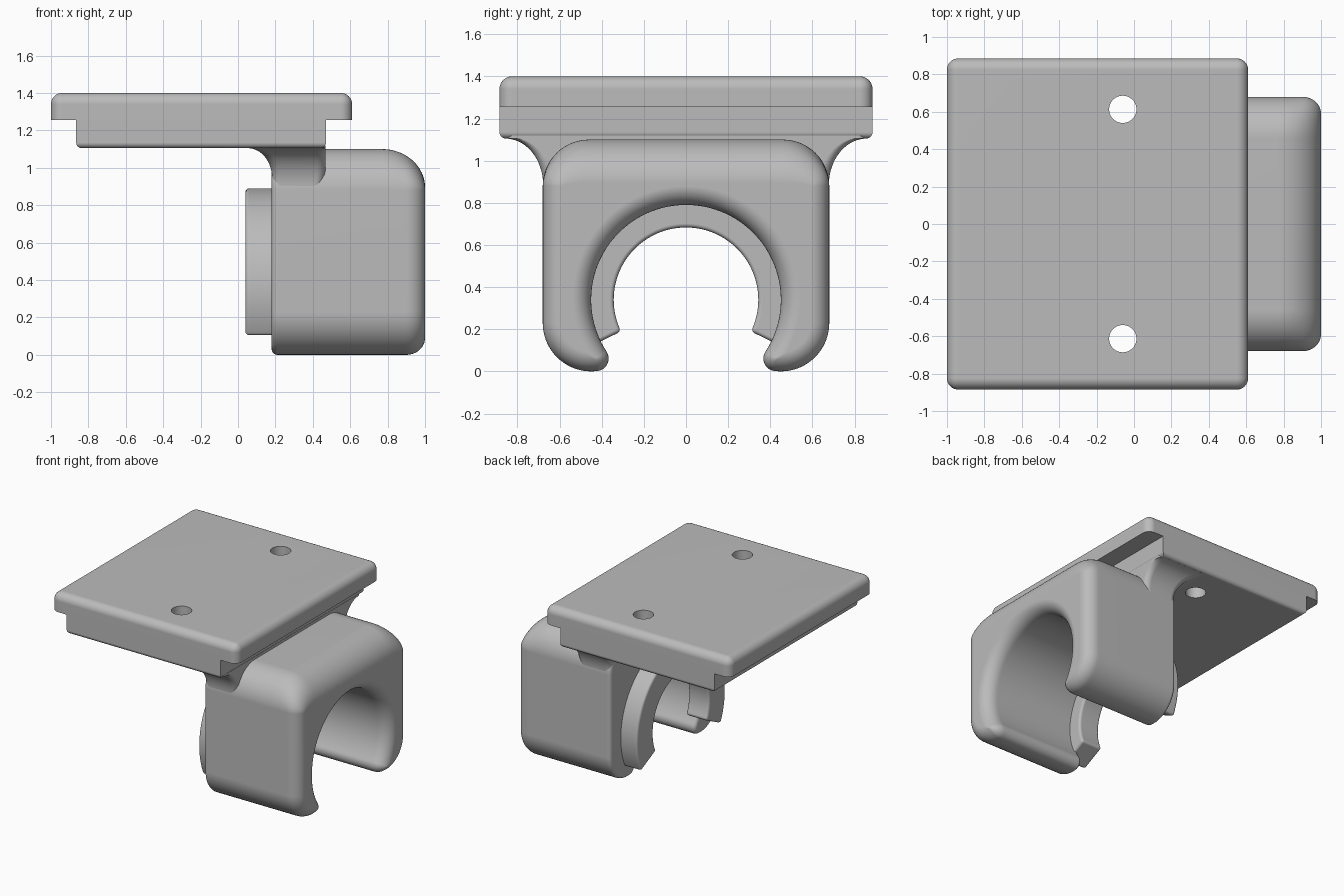
import bpy, bmesh
from math import sin, cos, pi, radians, sqrt, atan2, hypot

if "Cube" in bpy.data.objects:
    bpy.data.objects.remove(bpy.data.objects["Cube"])

grey = bpy.data.materials.new("plain_grey")
grey.use_nodes = True
colour = (0.5, 0.5, 0.5, 1)
grey.diffuse_color = colour
grey.node_tree.nodes["Principled BSDF"].inputs["Base Color"].default_value = colour


def make(name, bm):
    bmesh.ops.recalc_face_normals(bm, faces=bm.faces)
    mesh = bpy.data.meshes.new(name)
    bm.to_mesh(mesh)
    bm.free()
    mesh.materials.append(grey)
    ob = bpy.data.objects.new(name, mesh)
    bpy.context.collection.objects.link(ob)
    return ob


def finish(ob):
    bpy.ops.object.select_all(action='DESELECT')
    ob.select_set(True)
    bpy.context.view_layer.objects.active = ob
    bpy.ops.object.shade_smooth_by_angle(angle=radians(32))
    ob.modifiers.new("even_normals", 'WEIGHTED_NORMAL').keep_sharp = True


def loft(name, rings):
    bm = bmesh.new()
    loops = [[bm.verts.new(p) for p in ring] for ring in rings]
    for a, b in zip(loops, loops[1:]):
        for i in range(len(a)):
            j = (i + 1) % len(a)
            bm.faces.new((a[i], a[j], b[j], b[i]))
    bm.faces.new(loops[0])
    bm.faces.new(loops[-1])
    return make(name, bm)


def arc(cx, cy, rx, ry, a0, a1, n):
    return [(cx + rx * cos(a0 + (a1 - a0) * i / n),
             cy + ry * sin(a0 + (a1 - a0) * i / n)) for i in range(n + 1)]


def fillet(d, depth, height):
    """Inset of a rounded edge at distance d from the end."""
    if d >= depth:
        return 0
    return height * (1 - sqrt(max(0, 1 - (1 - d / depth) ** 2)))


def slab(name, x0, x1, y, z0, z1, radius, choose):
    bm = bmesh.new()
    bmesh.ops.create_cube(bm, size=1)
    for v in bm.verts:
        v.co = ((x0 + x1) / 2 + v.co.x * (x1 - x0), v.co.y * 2 * y,
                (z0 + z1) / 2 + v.co.z * (z1 - z0))
    edges = [e for e in bm.edges if choose(e.verts[0].co.z, e.verts[1].co.z)]
    bmesh.ops.bevel(bm, geom=edges, offset=radius, segments=8, profile=0.5,
                    affect='EDGES', clamp_overlap=True)
    return make(name, bm)


# Mounting plate and the narrower step under it
plate = slab("top_plate", -1, 0.61, 0.885, 1.255, 1.4, 0.06,
             lambda a, b: max(a, b) > 1.3)
step = slab("under_plate", -0.865, 0.47, 0.885, 1.105, 1.255, 0.03,
            lambda a, b: max(a, b) < 1.2)

# Screw holes through both plates
bm = bmesh.new()
for side in (-1, 1):
    made = bmesh.ops.create_cone(bm, cap_ends=True, segments=48, radius1=0.073,
                                 radius2=0.073, depth=1)
    bmesh.ops.translate(bm, verts=made["verts"], vec=(-0.06, side * 0.613, 1.2))
cutter = make("hole_cutter", bm)
cutter.hide_render = True
for ob in (plate, step):
    mod = ob.modifiers.new("holes", 'BOOLEAN')
    mod.operation = 'DIFFERENCE'
    mod.solver = 'EXACT'
    mod.object = cutter
    bpy.context.view_layer.objects.active = ob
    bpy.ops.object.modifier_apply(modifier=mod.name)
    finish(ob)
bpy.data.objects.remove(cutter)

# Clip body: arch section with rounded toes, lofted along x
BORE_Z, BORE, HALF, LOW, TOP = 0.34, 0.45, 0.68, 0.23, 0.22


def clip_section(x, f, t):
    cy, cz = HALF - LOW, LOW
    toe = max(0.06 - f, 0.006)
    r1, r2 = BORE + f + toe, LOW - f - toe
    # toe centre: tangent to the bore and the lower corner
    d = hypot(cy, cz - BORE_Z)
    along = (r1 * r1 - r2 * r2 + d * d) / (2 * d)
    off = sqrt(max(0, r1 * r1 - along * along))
    uy, uz = cy / d, (cz - BORE_Z) / d
    by, bz = along * uy + off * uz, BORE_Z + along * uz - off * uy
    a_bore = atan2(bz - BORE_Z, by)
    a_low = atan2(bz - cz, by - cy) % (2 * pi)
    half = arc(0, BORE_Z, BORE + f, BORE + f, pi / 2, a_bore, 40)
    half += arc(by, bz, toe, toe, a_bore + pi, a_low, 12)[1:]
    half += arc(cy, cz, LOW - f, LOW - f, a_low, 2 * pi, 14)[1:]
    half += arc(HALF - TOP, 1.1 - TOP, TOP - f, TOP - t, 0, pi / 2, 14)
    loop = half + [(-y, z) for y, z in reversed(half[1:])]
    return [(x, y, z) for y, z in loop]


rings = []
for i in range(7):
    d = 0.03 * (1 - cos(i / 6 * pi / 2))
    inset = fillet(d, 0.03, 0.03)
    rings.append(clip_section(0.18 + d, inset, inset))
for i in range(25):
    d = 0.23 * (1 - sin(i / 24 * pi / 2))
    rings.append(clip_section(1 - d, fillet(d, 0.1, 0.09), fillet(d, 0.23, 0.205)))
finish(loft("clip_body", rings))

# Retaining collar: open ring behind the clip with a narrower bore
END = radians(-26)
outline = arc(0, BORE_Z, 0.55, 0.55, END, pi - END, 72)
outline += arc(0, BORE_Z, 0.343, 0.343, pi - END, END, 72)
bm = bmesh.new()
face = bm.faces.new([bm.verts.new((0.04, y, z)) for y, z in outline])
out = bmesh.ops.extrude_face_region(bm, geom=[face])
moved = [v for v in out["geom"] if isinstance(v, bmesh.types.BMVert)]
bmesh.ops.translate(bm, verts=moved, vec=(0.18, 0, 0))
bmesh.ops.recalc_face_normals(bm, faces=bm.faces)
sharp = [e for e in bm.edges if e.calc_face_angle(0) > radians(40)]
bmesh.ops.bevel(bm, geom=sharp, offset=0.04, segments=6, profile=0.5,
                affect='EDGES', clamp_overlap=True)
finish(make("collar", bm))


# Neck: flares out to the sides and back where it meets the plate
def neck_section(z):
    flare = fillet(1.105 - z, 0.22, 0.18)
    back = fillet(1.105 - z, 0.16, 0.13)
    x0, x1 = 0.182 - back, 0.468 - fillet(z - 0.87, 0.14, 0.04)
    y, r = 0.678 + flare, 0.045
    loop = []
    for k, (sx, sy) in enumerate(((1, 1), (-1, 1), (-1, -1), (1, -1))):
        cx = x1 - r if sx > 0 else x0 + r
        loop += arc(cx, sy * (y - r), r, r, k * pi / 2, (k + 1) * pi / 2, 6)
    return [(px, py, z) for px, py in loop]


levels = [0.87 + 0.235 * sin(i / 24 * pi / 2) for i in range(25)]
finish(loft("neck", [neck_section(z) for z in levels + [1.12]]))
